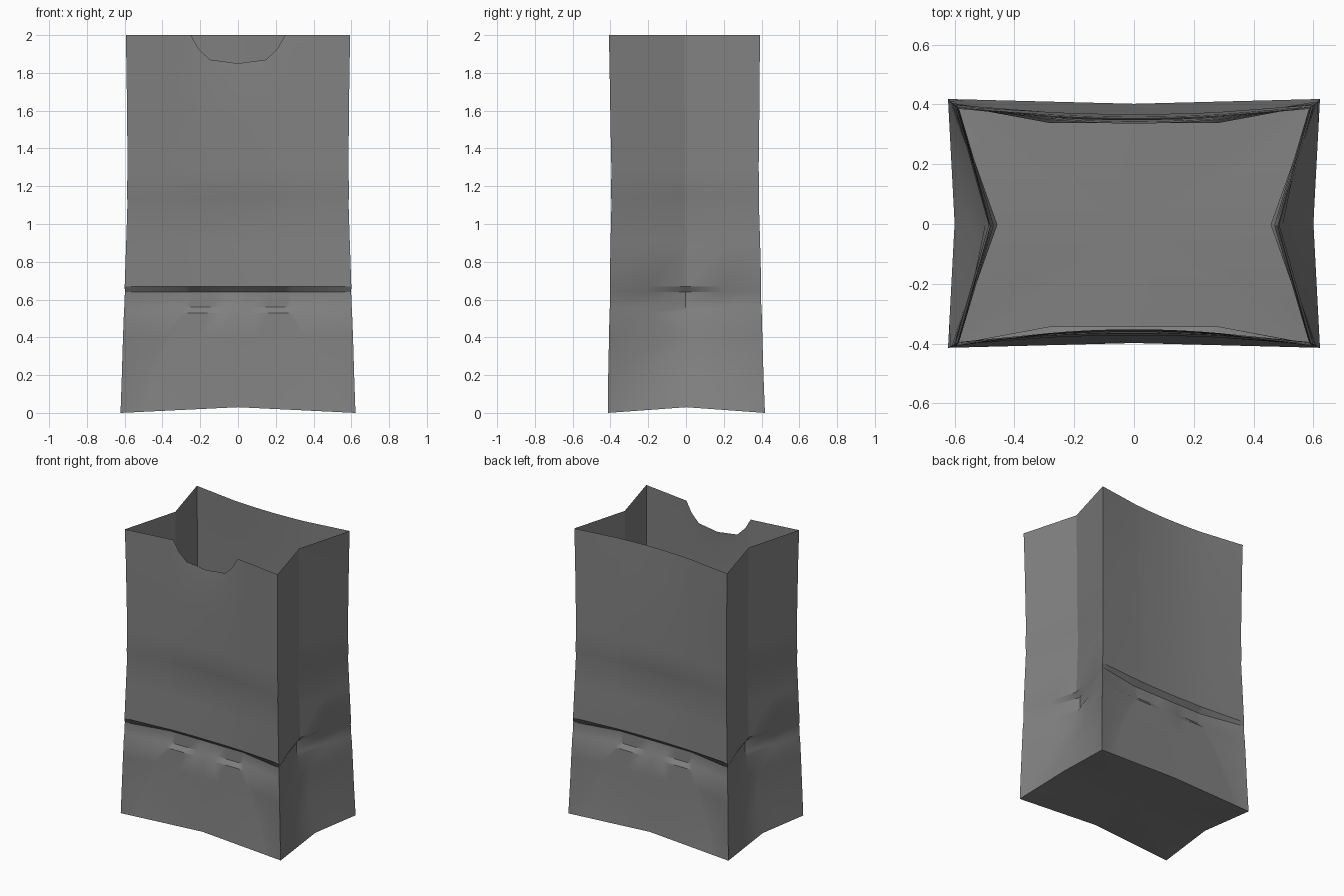
import bpy, bmesh, math

if "Cube" in bpy.data.objects:
    bpy.data.objects.remove(bpy.data.objects["Cube"])

# level: height, half width, half depth, long-wall middle depth,
#        long-wall panel half width, gusset half width, gusset panel half width
LEVELS = [
    (0.00, 0.622, 0.416, 0.400, 0.56, 0.600, 0.32),
    (0.20, 0.615, 0.411, 0.387, 0.49, 0.552, 0.23),
    (0.40, 0.609, 0.406, 0.374, 0.39, 0.498, 0.09),
    (0.53, 0.604, 0.403, 0.366, 0.30, 0.476, 0.00),
    (0.56, 0.602, 0.401, 0.342, 0.28, 0.458, 0.00),
    (0.64, 0.599, 0.399, 0.340, 0.28, 0.457, 0.00),
    (0.67, 0.600, 0.401, 0.370, 0.28, 0.486, 0.00),
    (0.90, 0.592, 0.396, 0.362, 0.28, 0.479, 0.00),
    (1.12, 0.585, 0.390, 0.351, 0.28, 0.469, 0.00),
    (1.14, 0.588, 0.392, 0.356, 0.28, 0.474, 0.00),
    (1.30, 0.585, 0.390, 0.356, 0.28, 0.477, 0.00),
    (1.55, 0.587, 0.394, 0.355, 0.28, 0.479, 0.00),
    (1.80, 0.590, 0.397, 0.350, 0.28, 0.480, 0.00),
    (2.00, 0.594, 0.400, 0.344, 0.28, 0.482, 0.00),
]
COLS = [-0.28, -0.25, -0.21, -0.15, -0.07, 0, 0.07, 0.15, 0.21, 0.25, 0.28]
NOTCH = {0.21: 1.93, 0.15: 1.87, 0.07: 1.86, 0.0: 1.85}   # thumb cut-out in the front rim


def ring(level):
    """One closed loop around the bag, counter-clockwise from the front left corner."""
    z, hx, hy, my, wx, gx, wy = level
    bottom, top = z == 0, z == 2.0
    shift = -0.008 * z / 2 + (0.002 if bottom else 0)

    def arch(t):                                  # bottom edges rise towards the middle
        return 0.03 * (1 - t) if bottom else z

    def long_wall(c, sign):
        x = c * wx / 0.28
        y = my
        if bottom:
            y += (hy - my) * abs(x) / hx
        elif z > 0.65:                            # upper wall bows in softly
            y += (hy - my) * (x / hx) ** 2
        if z == 0.56 and c == 0:                  # pinched point in the middle of the fold
            y = 0.364
        zz = NOTCH.get(abs(c), z) if top and sign < 0 else arch(abs(x) / hx)
        return (x, sign * y + shift, zz)

    def gusset(sign):
        w = wy or 0.2
        x = gx if wy and not bottom else gx + (hx - gx) * w / hy
        side = [(sign * x, s * w + shift, arch(w / hy)) for s in (-sign, sign)]
        return [side[0], (sign * gx, shift, arch(0)), side[1]]

    pts = [(-hx, -hy + shift, z)]
    pts += [long_wall(c, -1) for c in COLS]
    pts += [(hx, -hy + shift, z)] + gusset(1) + [(hx, hy + shift, z)]
    pts += [long_wall(c, 1) for c in reversed(COLS)]
    pts += [(-hx, hy + shift, z)] + gusset(-1)
    return pts


# paper bag: folded walls and floor
bm = bmesh.new()
rings = [[bm.verts.new(p) for p in ring(lv)] for lv in LEVELS]
n = len(rings[0])
for low, high in zip(rings, rings[1:]):
    for i in range(n):
        j = (i + 1) % n
        bm.faces.new((low[i], low[j], high[j], high[i]))
centre = bm.verts.new((0, 0, 0.035))
for i in range(n):
    bm.faces.new((rings[0][(i + 1) % n], rings[0][i], centre))

mesh = bpy.data.meshes.new("paper_bag")
bm.to_mesh(mesh)
bm.free()
bag = bpy.data.objects.new("paper_bag", mesh)
bpy.context.collection.objects.link(bag)

# dark grey paper
paper = bpy.data.materials.new("grey_paper")
paper.diffuse_color = (0.22, 0.22, 0.22, 1)
paper.use_nodes = True
paper.node_tree.nodes["Principled BSDF"].inputs["Base Color"].default_value = paper.diffuse_color
mesh.materials.append(paper)

bpy.context.view_layer.objects.active = bag
bag.select_set(True)
bpy.ops.object.shade_smooth_by_angle(angle=math.radians(30))
